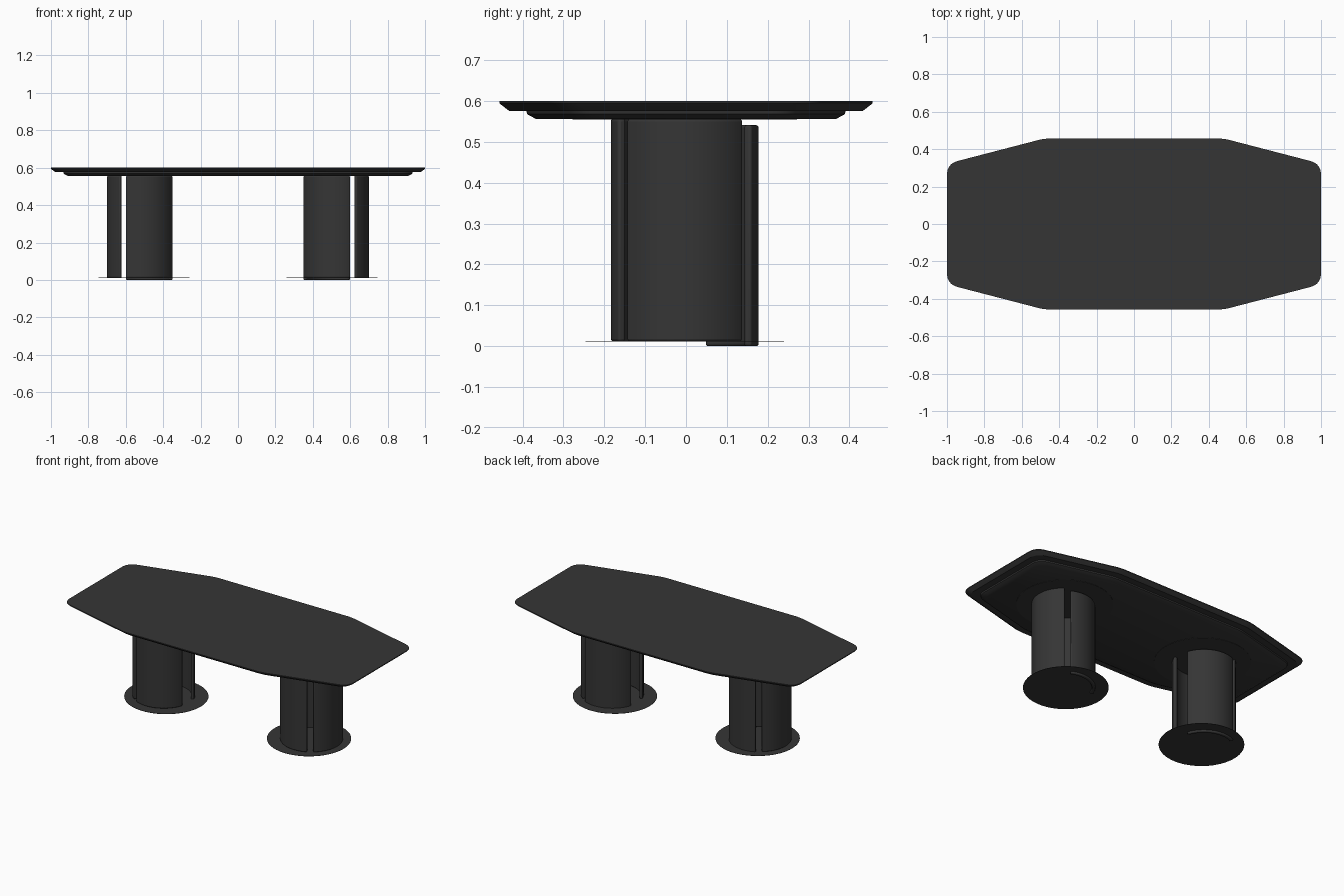
import bpy, bmesh
from math import sin, cos, pi, radians
from mathutils import Vector

if "Cube" in bpy.data.objects:
    bpy.data.objects.remove(bpy.data.objects["Cube"])

# Single dark finish
charcoal = bpy.data.materials.new("charcoal")
charcoal.use_nodes = True
tone = (0.036, 0.036, 0.036, 1)
charcoal.diffuse_color = tone
bsdf = charcoal.node_tree.nodes["Principled BSDF"]
bsdf.inputs["Base Color"].default_value = tone
bsdf.inputs["Roughness"].default_value = 0.6


def loft(name, rings, bevel=0.0):
    """Join equal-length rings of points into a closed, capped solid."""
    bm = bmesh.new()
    loops = [[bm.verts.new(p) for p in ring] for ring in rings]
    for low, high in zip(loops, loops[1:]):
        n = len(low)
        for i in range(n):
            j = (i + 1) % n
            bm.faces.new((low[i], low[j], high[j], high[i]))
    bm.faces.new(loops[0])
    bm.faces.new(loops[-1])
    bmesh.ops.recalc_face_normals(bm, faces=bm.faces)
    mesh = bpy.data.meshes.new(name)
    bm.to_mesh(mesh)
    bm.free()
    mesh.materials.append(charcoal)
    obj = bpy.data.objects.new(name, mesh)
    bpy.context.collection.objects.link(obj)
    bpy.ops.object.select_all(action='DESELECT')
    obj.select_set(True)
    bpy.context.view_layer.objects.active = obj
    bpy.ops.object.shade_smooth_by_angle(angle=radians(30))
    if bevel:
        mod = obj.modifiers.new("soft_edges", 'BEVEL')
        mod.width = bevel
        mod.segments = 3
        mod.limit_method = 'ANGLE'
        mod.angle_limit = radians(40)
    return obj


def top_outline(inset, z, steps=8):
    """Elongated octagon with rounded corners, inset evenly."""
    end, side = 1.0 - inset, 0.457 - inset
    corner, knee = 0.322 - 0.774 * inset, 0.48 - 0.127 * inset
    quarter = [(end, corner, 0.06), (knee, side, 0.035)]
    half = quarter + [(-x, y, t) for x, y, t in reversed(quarter)]
    points = half + [(-x, -y, t) for x, y, t in half]
    ring = []
    for i, (x, y, t) in enumerate(points):
        c = Vector((x, y, z))
        before = Vector((*points[i - 1][:2], z))
        after = Vector((*points[(i + 1) % len(points)][:2], z))
        a = c + (before - c).normalized() * t
        b = c + (after - c).normalized() * t
        for k in range(steps + 1):
            s = k / steps
            ring.append(a * (1 - s) ** 2 + c * 2 * s * (1 - s) + b * s * s)
    return ring


def circle(cx, cy, r, z, n=64):
    return [(cx + r * cos(2 * pi * i / n), cy + r * sin(2 * pi * i / n), z)
            for i in range(n)]


def panel_outline(side, start, stop, z, n=28):
    """Arc-shaped wall section around a pedestal centre."""
    angles = [radians(start + (stop - start) * i / n) for i in range(n + 1)]
    arc = [(0.181, a) for a in angles] + [(0.161, a) for a in reversed(angles)]
    return [(side * (0.52 + r * cos(a)), CENTRE_Y + r * sin(a), z) for r, a in arc]


CENTRE_Y = -0.003

# Tabletop with an undercut edge, and the slimmer slab below it
loft("tabletop", [top_outline(d, z) for d, z in
                  ((0.024, 0.576), (0.003, 0.592), (0.0, 0.595), (0.0, 0.6))])
loft("under_slab", [top_outline(d, z) for d, z in
                    ((0.09, 0.556), (0.068, 0.568), (0.066, 0.577))])

# Pedestals: three curved panels each, with a floor disc and a mounting disc
for side, label in ((1, "left"), (-1, "right")):
    for part, start, stop, low, high in (
            ("outer_panel", -52, 52, 0.012, 0.556),
            ("front_panel", -162, -63.5, 0.012, 0.556),
            ("back_panel", 63.5, 162, 0.0, 0.541)):
        loft(f"{label}_{part}",
             [panel_outline(side, start, stop, z) for z in (low, high)], 0.006)
    loft(f"{label}_floor_disc",
         [circle(side * 0.502, CENTRE_Y, 0.243, z) for z in (0.011, 0.0125)])
    loft(f"{label}_mounting_disc",
         [circle(side * 0.51, CENTRE_Y, 0.275, z) for z in (0.5545, 0.557)])
